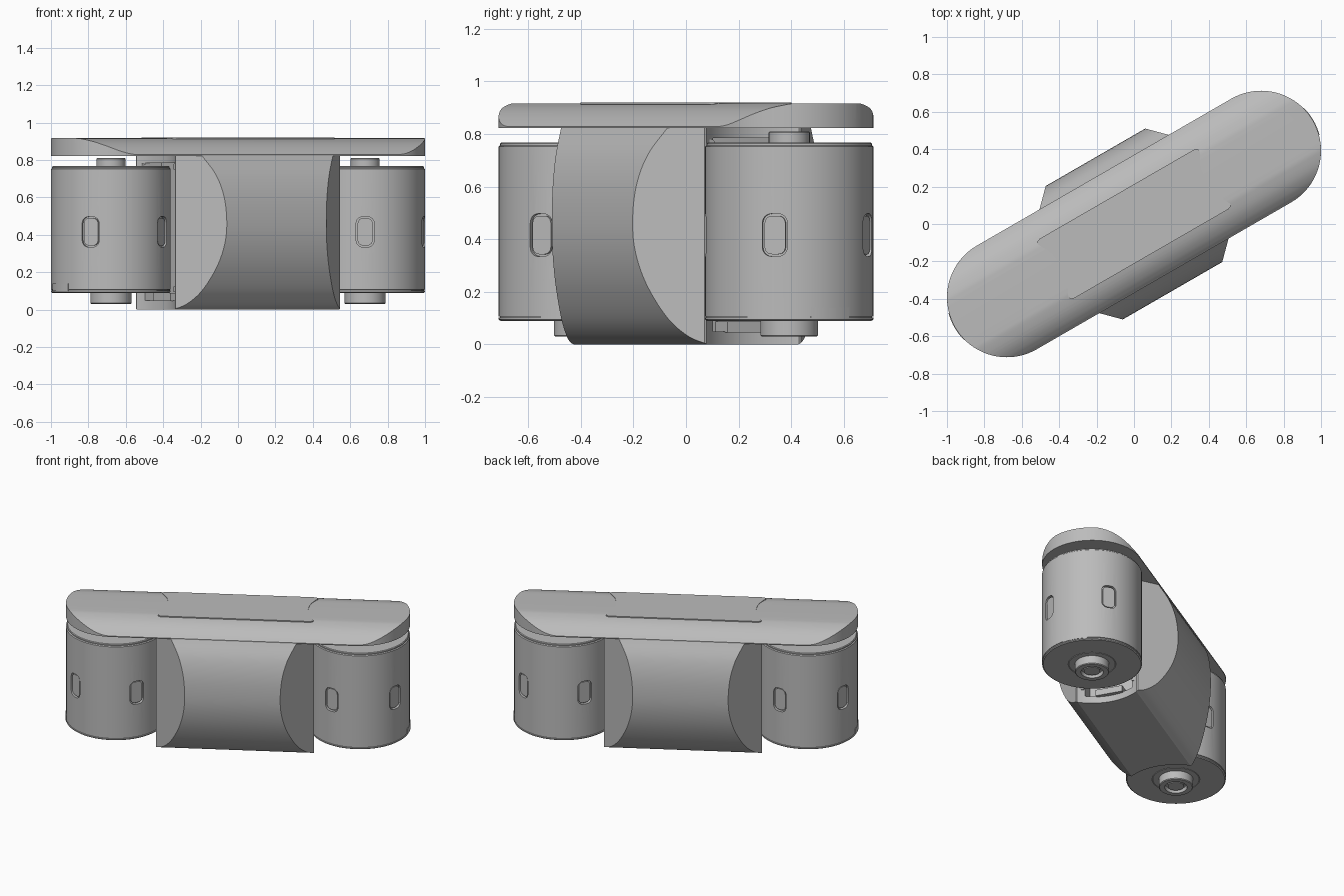
import bpy, bmesh, math
from mathutils import Matrix, Vector

if "Cube" in bpy.data.objects:
    bpy.data.objects.remove(bpy.data.objects["Cube"])

TURN = Matrix.Rotation(math.radians(30), 4, "Z")   # the long axis lies 30 degrees off x
REACH, R = 0.785, 0.32                             # wheel centre distance and radius
TOP = 0.917

grey = bpy.data.materials.new("satin grey")
grey.use_nodes = True
grey.diffuse_color = (0.5, 0.5, 0.5, 1)
grey.node_tree.nodes["Principled BSDF"].inputs["Base Color"].default_value = (0.5, 0.5, 0.5, 1)


def finish(name, bm, matrix=Matrix()):
    bmesh.ops.recalc_face_normals(bm, faces=bm.faces)
    mesh = bpy.data.meshes.new(name)
    bm.to_mesh(mesh)
    bm.free()
    mesh.transform(TURN @ matrix)
    mesh.materials.append(grey)
    obj = bpy.data.objects.new(name, mesh)
    bpy.context.collection.objects.link(obj)
    return obj


def prism_mesh(points, low, high):
    """Closed outline in xy, extruded from low to high along z."""
    bm = bmesh.new()
    face = bm.faces.new([bm.verts.new((x, y, low)) for x, y in points])
    new = bmesh.ops.extrude_face_region(bm, geom=[face])["geom"]
    verts = [v for v in new if isinstance(v, bmesh.types.BMVert)]
    bmesh.ops.translate(bm, verts=verts, vec=(0, 0, high - low))
    return bm


def prism(name, points, low, high, matrix=Matrix()):
    return finish(name, prism_mesh(points, low, high), matrix)


def lathe(name, profile, matrix, steps=72):
    bm = bmesh.new()
    verts = [bm.verts.new((r, 0, z)) for r, z in profile]
    edges = [bm.edges.new(pair) for pair in zip(verts, verts[1:])]
    bmesh.ops.spin(bm, geom=verts + edges, cent=(0, 0, 0), axis=(0, 0, 1),
                   angle=math.tau, steps=steps)
    bmesh.ops.remove_doubles(bm, verts=bm.verts, dist=1e-5)
    return finish(name, bm, matrix)


def arc(cx, cy, r, start, end, steps):
    return [(cx + r * math.cos(math.radians(start + (end - start) * i / steps)),
             cy + r * math.sin(math.radians(start + (end - start) * i / steps)))
            for i in range(steps + 1)]


def rounded_rect(w, h, r):
    pts = []
    for i, (sx, sy) in enumerate([(1, 1), (-1, 1), (-1, -1), (1, -1)]):
        pts += arc(sx * (w / 2 - r), sy * (h / 2 - r), r, 90 * i, 90 * i + 90, 6)
    return pts


def smooth_curve(keys, steps=6):
    """Catmull-Rom curve through the key points."""
    keys = [Vector(k) for k in keys]
    keys = [2 * keys[0] - keys[1]] + keys + [2 * keys[-1] - keys[-2]]
    out = []
    for a, b, c, d in zip(keys, keys[1:], keys[2:], keys[3:]):
        for i in range(steps):
            t = i / steps
            out.append(tuple(0.5 * (2 * b + (c - a) * t + (2 * a - 5 * b + 4 * c - d) * t * t
                                    + (3 * b - a - 3 * c + d) * t ** 3)))
    return out + [tuple(keys[-2])]


def mirrored(half):
    return half + [(-x, z) for x, z in reversed(half)]


def boolean(obj, cutter, operation="DIFFERENCE"):
    mod = obj.modifiers.new("cut", "BOOLEAN")
    mod.operation, mod.object, mod.solver = operation, cutter, "EXACT"
    bpy.context.view_layer.objects.active = obj
    bpy.ops.object.modifier_apply(modifier=mod.name)
    bpy.data.objects.remove(cutter)


# Profiles are drawn across the axis, so stand them up and lay the extrusion along x
ALONG = Matrix(((0, 0, 1, 0), (1, 0, 0, 0), (0, 1, 0, 0), (0, 0, 0, 1)))
ENDS = [("left", Matrix()), ("right", Matrix.Rotation(math.pi, 4, "Z"))]

# Top cover: domed cross-section trimmed by a vertical capsule outline
dome = smooth_curve([(0.335, 0.822), (0.318, 0.83), (0.297, 0.85), (0.265, 0.875),
                     (0.22, 0.898), (0.16, 0.914), (0.12, TOP)], 4)
cover = prism("top_cover", mirrored(dome), -1.2, 1.2, ALONG)
capsule = arc(REACH, 0, R, -90, 90, 40) + arc(-REACH, 0, R, 90, 270, 40)
boolean(cover, prism("capsule_trim", capsule, 0.7, 1.1), "INTERSECT")

# Inlaid panel with hollowed ends, standing just proud of the cover
half_end = smooth_curve([(0.475, -0.184), (0.492, -0.178), (0.499, -0.165), (0.493, -0.15),
                         (0.468, -0.1), (0.455, -0.05), (0.451, 0)], 4)
end = half_end + [(x, -y) for x, y in reversed(half_end[:-1])]
panel = prism("top_panel", end + [(-x, -y) for x, y in end], 0.913, 0.92)

# Central body: barrel-sided section with its four upright corners cut at 45 degrees
side = smooth_curve([(0.2, 0), (0.255, 0.03), (0.314, 0.1), (0.37, 0.22), (0.402, 0.34),
                     (0.412, 0.46), (0.402, 0.6), (0.37, 0.72), (0.314, 0.825)])
bm = prism_mesh(mirrored(side), -0.508, 0.508)
bm.transform(ALONG)
for sx in (1, -1):
    for sy in (1, -1):
        cut = bmesh.ops.bisect_plane(bm, geom=bm.verts[:] + bm.edges[:] + bm.faces[:],
                                     plane_co=(sx * 0.307, sy * 0.412, 0),
                                     plane_no=(sx, sy, 0), clear_outer=True)
        rim = [e for e in cut["geom_cut"] if isinstance(e, bmesh.types.BMEdge)]
        bmesh.ops.holes_fill(bm, edges=rim)
body = finish("central_body", bm)
for tag, turn in ENDS:
    place = turn @ Matrix.Translation((REACH, 0, 0))
    boolean(body, prism("wheel_recess", arc(0, 0, 0.344, 0, 355, 71), -0.1, 1, place))
    # Pocket inside the recess, leaving a floor and a roof
    pocket = [(0.38, -0.16), (0.6, -0.16), (0.6, 0.16), (0.38, 0.16)]
    boolean(body, prism("pocket_cutter", pocket, 0.05, 0.785, turn))

parts = [cover, panel, body]

wheel_profile = [(0, 0.09), (0.148, 0.09), (0.15, 0.094), (0.153, 0.09), (0.313, 0.09),
                 (0.32, 0.095), (0.32, 0.102), (0.315, 0.103), (0.315, 0.106), (0.32, 0.107),
                 (0.32, 0.752), (0.314, 0.757), (0.314, 0.764), (0.309, 0.768), (0, 0.768)]
hub_profile = [(0.11, 0.095), (0.11, 0.035), (0.105, 0.03), (0.072, 0.03), (0.068, 0.055),
               (0.052, 0.055), (0.052, 0.038), (0, 0.038)]
shaft_profile = [(0.078, 0.76), (0.078, 0.806), (0.074, 0.81), (0, 0.81)]

for tag, turn in ENDS:
    place = turn @ Matrix.Translation((REACH, 0, 0))
    wheel = lathe(tag + "_wheel_drum", wheel_profile, place)

    # Four recessed windows, symmetric about the outward direction
    for angle in (-120, -40, 40, 120):
        aim = place @ Matrix.Rotation(math.radians(angle), 4, "Z")
        at = aim @ Matrix.Translation((0, 0, 0.416)) @ ALONG
        boolean(wheel, prism("window_cutter", rounded_rect(0.096, 0.162, 0.035), 0.3, 0.4, at))
        back = prism(tag + "_window_insert", rounded_rect(0.08, 0.146, 0.028), 0.295, 0.312, at)
        parts.append(back)

    # Small latch tab low on the outer side
    tab = arc(0, 0, 0.323, -15, 15, 10) + arc(0, 0, 0.31, 15, -15, 10)
    parts.append(prism(tag + "_latch_tab", tab, 0.1, 0.14, place))

    parts += [wheel, lathe(tag + "_bottom_hub", hub_profile, place, 48),
              lathe(tag + "_top_shaft", shaft_profile, place, 48)]

    # Bracket in the pocket and screw bosses at the recess corners
    block = [(0.37, -0.09), (0.47, -0.09), (0.47, 0.09), (0.37, 0.09)]
    parts.append(prism(tag + "_lower_bracket", block, 0.045, 0.088, turn))
    for y in (-0.175, 0.175):
        for z in (0.11, 0.765):
            at = turn @ Matrix.Translation((0, y, z)) @ ALONG
            parts.append(prism(tag + "_screw", arc(0, 0, 0.016, 0, 345, 23), 0.46, 0.494, at))

# Smooth shading with crisp edges
bpy.ops.object.select_all(action="DESELECT")
for obj in parts:
    obj.select_set(True)
bpy.context.view_layer.objects.active = body
bpy.ops.object.shade_smooth_by_angle(angle=math.radians(25))
